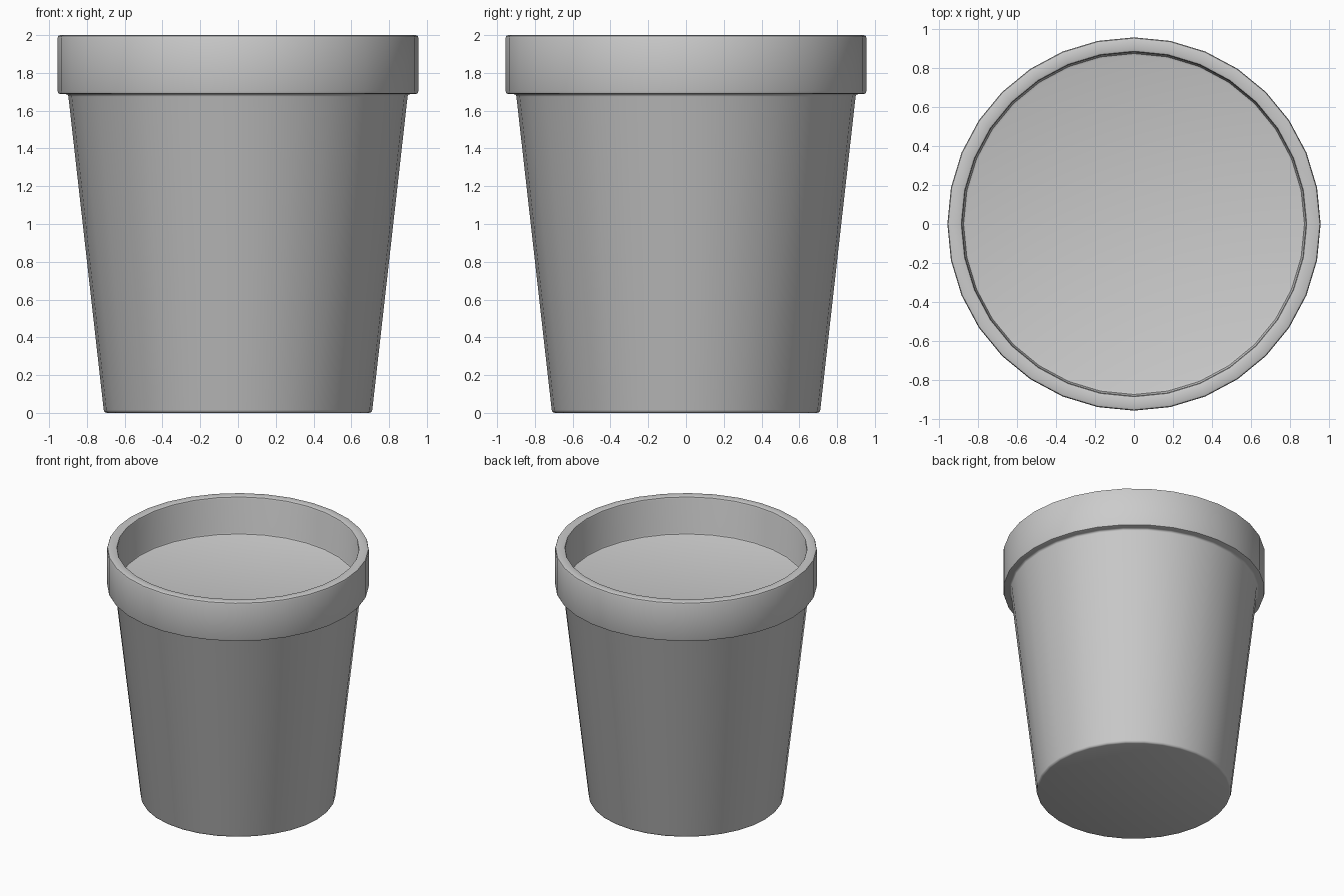
import bpy, bmesh, math

if "Cube" in bpy.data.objects:
    bpy.data.objects.remove(bpy.data.objects["Cube"])

SIDES = 32

# Half profile of the pot (radius, height), from base edge over the rim to the inner floor
profile = [
    (0.695, 0.0), (0.706, 0.004), (0.711, 0.015),            # softened base edge
    (0.898, 1.675), (0.902, 1.684), (0.912, 1.688),          # tapered wall meeting the rim
    (0.940, 1.688), (0.951, 1.692), (0.955, 1.703),          # lower rim edge
    (0.955, 1.985), (0.951, 1.996), (0.940, 2.0),            # upper outer rim edge
    (0.895, 2.0), (0.884, 1.996), (0.880, 1.985),            # upper inner rim edge
    (0.876, 1.715), (0.872, 1.704), (0.861, 1.70),           # inner wall and floor edge
]

bm = bmesh.new()
rings = []
for r, z in profile:
    ring = []
    for i in range(SIDES):
        a = 2 * math.pi * i / SIDES
        ring.append(bm.verts.new((r * math.cos(a), r * math.sin(a), z)))
    rings.append(ring)

# Walls between neighbouring rings
for low, high in zip(rings, rings[1:]):
    for i in range(SIDES):
        j = (i + 1) % SIDES
        bm.faces.new((low[i], low[j], high[j], high[i]))

# Flat underside and raised inner floor
bm.faces.new(rings[0][::-1])
bm.faces.new(rings[-1])
bmesh.ops.recalc_face_normals(bm, faces=bm.faces[:])

mesh = bpy.data.meshes.new("flower_pot")
bm.to_mesh(mesh)
bm.free()
pot = bpy.data.objects.new("flower_pot", mesh)
bpy.context.collection.objects.link(pot)

# Smooth shading over the softened edges
bpy.context.view_layer.objects.active = pot
pot.select_set(True)
bpy.ops.object.shade_smooth_by_angle(angle=math.radians(50))
